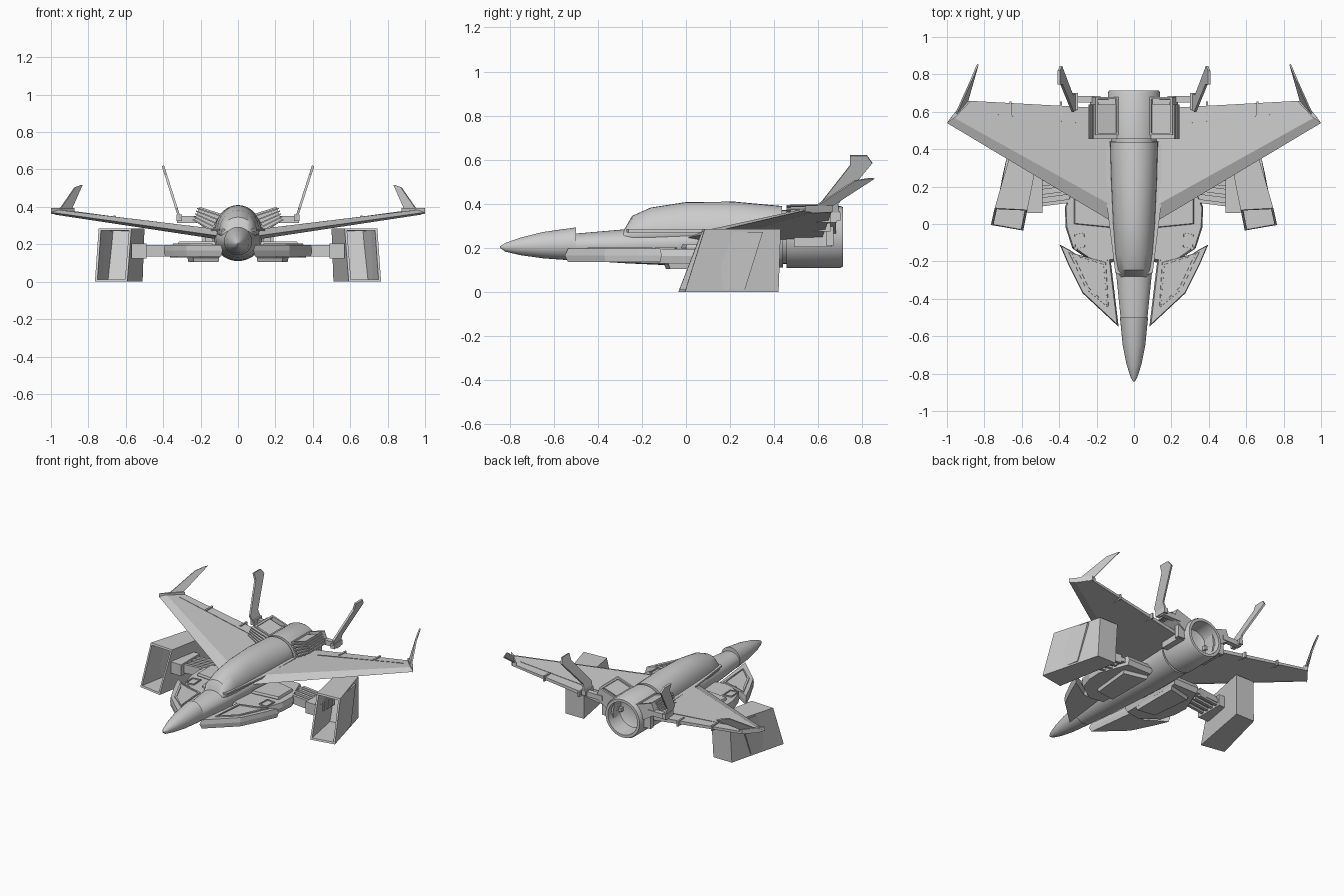
import bpy, bmesh, math
from mathutils import Vector

cube = bpy.data.objects.get("Cube")
if cube:
    bpy.data.objects.remove(cube, do_unlink=True)

grey = bpy.data.materials.new("hull_grey")
grey.use_nodes = True
COL = (0.6, 0.6, 0.6, 1)
grey.diffuse_color = COL
grey.node_tree.nodes["Principled BSDF"].inputs["Base Color"].default_value = COL


def finish(name, bm, mirror=True, solid=0, smooth=False):
    bmesh.ops.recalc_face_normals(bm, faces=bm.faces)
    me = bpy.data.meshes.new(name)
    bm.to_mesh(me)
    bm.free()
    me.materials.append(grey)
    ob = bpy.data.objects.new(name, me)
    bpy.context.collection.objects.link(ob)
    if solid:
        mod = ob.modifiers.new("thickness", 'SOLIDIFY')
        mod.thickness, mod.offset = solid, 0
    if mirror:
        ob.modifiers.new("mirror", 'MIRROR')
    if smooth:
        bpy.ops.object.select_all(action='DESELECT')
        ob.select_set(True)
        bpy.context.view_layer.objects.active = ob
        bpy.ops.object.shade_smooth_by_angle(angle=math.radians(35))
    return ob


def sink(bm, face, rim, move):
    """Inset a face and push its middle along a vector."""
    bm.normal_update()
    bmesh.ops.inset_individual(bm, faces=[face], thickness=rim)
    bmesh.ops.inset_individual(bm, faces=[face], thickness=0.001)
    bmesh.ops.translate(bm, verts=face.verts, vec=move)


def loft(name, rings, mirror=True, smooth=False, recess=None):
    """Skin a row of rings; recess = (axis direction, rim, move)."""
    bm = bmesh.new()
    rows = [[bm.verts.new(p) for p in ring] for ring in rings]
    n = len(rows[0])
    for a, b in zip(rows, rows[1:]):
        for i in range(n):
            j = (i + 1) % n
            bm.faces.new((a[i], a[j], b[j], b[i]))
    bm.faces.new(rows[0])
    bm.faces.new(rows[-1])
    if recess:
        bmesh.ops.recalc_face_normals(bm, faces=bm.faces)
        bm.normal_update()
        aim = Vector(recess[0])
        face = max(bm.faces, key=lambda f: f.normal.dot(aim))
        sink(bm, face, recess[1], recess[2])
    return finish(name, bm, mirror, smooth=smooth)


def panel(name, pts, thick):
    bm = bmesh.new()
    bm.faces.new([bm.verts.new(p) for p in pts])
    return finish(name, bm, solid=thick)


def slab(name, outline, z0, z1, edge=0, recess=None):
    """Plan outline raised from z0 to z1, with a tapered edge if asked."""
    c = sum((Vector(p) for p in outline), Vector((0, 0))) / len(outline)
    ring = lambda z, s: [(*(c + (Vector(p) - c) * s), z) for p in outline]
    zm = (z0 + z1) / 2
    rings = [ring(z0, 1 - edge), ring(zm, 1), ring(z1, 1 - edge)]
    return loft(name, rings, recess=recess)


def box(name, x0, x1, y0, y1, z0, z1, recess=None):
    return slab(name, [(x0, y0), (x1, y0), (x1, y1), (x0, y1)], z0, z1, recess=recess)


def oval(y, w, bottom, side, top, n=32):
    pts = []
    for i in range(n):
        a = math.tau * i / n
        s = math.sin(a)
        pts.append((w * math.cos(a), y, side + s * ((top - side) if s > 0 else (side - bottom))))
    return pts


# Fuselage: nose cone, body and raised spine
nose = [(-.843, .004, .2, .204, .208), (-.82, .018, .183, .204, .222), (-.75, .04, .167, .207, .247),
        (-.65, .06, .153, .21, .272), (-.5, .075, .142, .215, .293)]
body = [(-.5, .072, .145, .21, .265), (-.27, .095, .13, .215, .285), (0, .118, .118, .225, .30),
        (.2, .13, .112, .235, .31), (.44, .133, .112, .25, .37)]
spine = [(-.285, .075, .2, .25, .275), (-.245, .088, .2, .26, .345), (-.16, .1, .2, .265, .383),
         (0, .112, .2, .27, .408), (.22, .122, .2, .275, .41), (.435, .128, .2, .28, .39)]
for name, rows in (("nose_cone", nose), ("fuselage", body), ("canopy_spine", spine)):
    loft(name, [oval(*r) for r in rows], mirror=False, smooth=True)

# Hollow rear nozzle
tube = [(.43, .122), (.455, .122), (.455, .14), (.7, .14), (.713, .134), (.713, .115), (.6, .105), (.58, .06)]
loft("rear_nozzle", [oval(y, r, .25 - r, .25, .25 + r) for y, r in tube], mirror=False, smooth=True)

# Shelf along the fuselage side
panel("side_shelf", [(.07, -.27, .277), (.1, -.26, .277), (.145, .1, .277), (.15, .43, .277), (.07, .43, .277)], .012)


# Main wings with a bevelled leading edge
def wing_section(x, front, back, z, t):
    k = front + (back - front) * .14
    return [(x, front, z - t * .15), (x, k, z + t / 2), (x, back, z + t * .25),
            (x, back, z - t * .25), (x, k, z - t / 2)]


tip = wing_section(1, .54, .56, .374, .022)
tip[2], tip[3] = (.905, .66, .378), (.905, .66, .362)
tip[1], tip[4] = (.975, .575, .386), (.975, .575, .358)
loft("main_wing", [wing_section(.08, -.01, .615, .25, .055), tip])
panel("wing_tip_cap", [(1, .54, .378), (.955, .57, .378), (.875, .655, .378), (.905, .664, .378)], .03)
panel("winglet", [(.955, .58, .385), (.89, .66, .39), (.835, .853, .515), (.845, .83, .515), (.872, .765, .505)], .01)
for x in (.39, .66):
    z = .25 + .135 * (x - .08) / .92
    box("flap_hinge", x - .006, x + .006, .58, .655, z - .02, z + .018)
# flap seam
panel("flap_seam", [(.25, .535, .291), (.88, .6, .376), (.88, .604, .376), (.25, .539, .291)], .004)

# Upper vent boxes beside the nozzle
section = [(.08, .36), (.205, .4), (.235, .325), (.1, .24)]
loft("vent_box", [[(x, y, z) for x, z in section] for y in (.475, .68)],
     recess=((-.3, 0, 1), .018, (.025, 0, -.06)))
for i in range(5):
    t = .1 + .2 * i
    a = Vector((.08, 0, .36)).lerp(Vector((.1, 0, .24)), t)
    b = Vector((.215, 0, .4)).lerp(Vector((.245, 0, .325)), t)
    panel("vent_slat", [(a.x, .455, a.z), (b.x, .455, b.z), (b.x, .64, b.z), (a.x, .64, a.z)], .007)
box("vent_mount", .1, .175, .49, .66, .205, .29)
box("vent_rib", .1, .19, .635, .67, .21, .35)

# Tail arms and canted fins
box("tail_arm", .18, .325, .65, .685, .315, .35)
cant = lambda y, z: (.312 + .32 * (z - .34), y, z)
panel("tail_fin", [cant(*p) for p in ((.61, .335), (.60, .39), (.745, .575), (.745, .62), (.82, .62),
                                      (.845, .585), (.69, .40), (.70, .335))], .013)
box("fin_root", .3, .33, .61, .7, .325, .36)

# Lower side platforms
slab("platform", [(.09, -.2), (.2, -.22), (.33, -.13), (.365, -.02), (.37, .09), (.33, .19), (.29, .3), (.09, .3)],
     .13, .195, .06)
slab("platform_hatch", [(.255, -.13), (.32, -.14), (.325, -.05), (.26, -.04)], .185, .203,
     recess=((0, 0, 1), .01, (0, 0, -.006)))
slab("platform_ridge", [(.12, -.02), (.32, .0), (.32, .16), (.14, .2)], .19, .215, .04)
slab("belly_box", [(.1, -.1), (.24, -.08), (.27, .22), (.1, .26)], .105, .15, .05)

# Forward blades with a sunken triangle
slab("forward_blade", [(.082, -.55), (.275, -.37), (.35, -.22), (.397, -.11), (.35, -.135), (.25, -.2), (.125, -.19)],
     .135, .197, .05)
slab("blade_frame", [(.135, -.45), (.255, -.35), (.325, -.2), (.35, -.15), (.15, -.205)], .185, .203, .02,
     recess=((0, 0, 1), .014, (0, 0, -.008)))

# Struts carrying the outer pods
for i in range(4):
    y = .095 + .045 * i
    slab("pod_strut", [(.33, y + .02), (.58, y - .012), (.58, y + .008), (.33, y + .04)], .135, .195)
slab("strut_core", [(.3, .12), (.57, .09), (.57, .25), (.3, .27)], .15, .18)
box("strut_foot", .49, .57, .06, .27, .125, .205)

# Outer pods with raked hollow intakes
pod_front = [(.592, -.035, 0), (.765, -.005, 0), (.745, .085, .285), (.57, .075, .285)]
pod_mid = [(.51, .42, 0), (.655, .42, 0), (.645, .43, .285), (.5, .43, .285)]
loft("outer_pod", [pod_front, pod_mid], recess=((0, -1, 0), .018, (-.05, .27, 0)))
